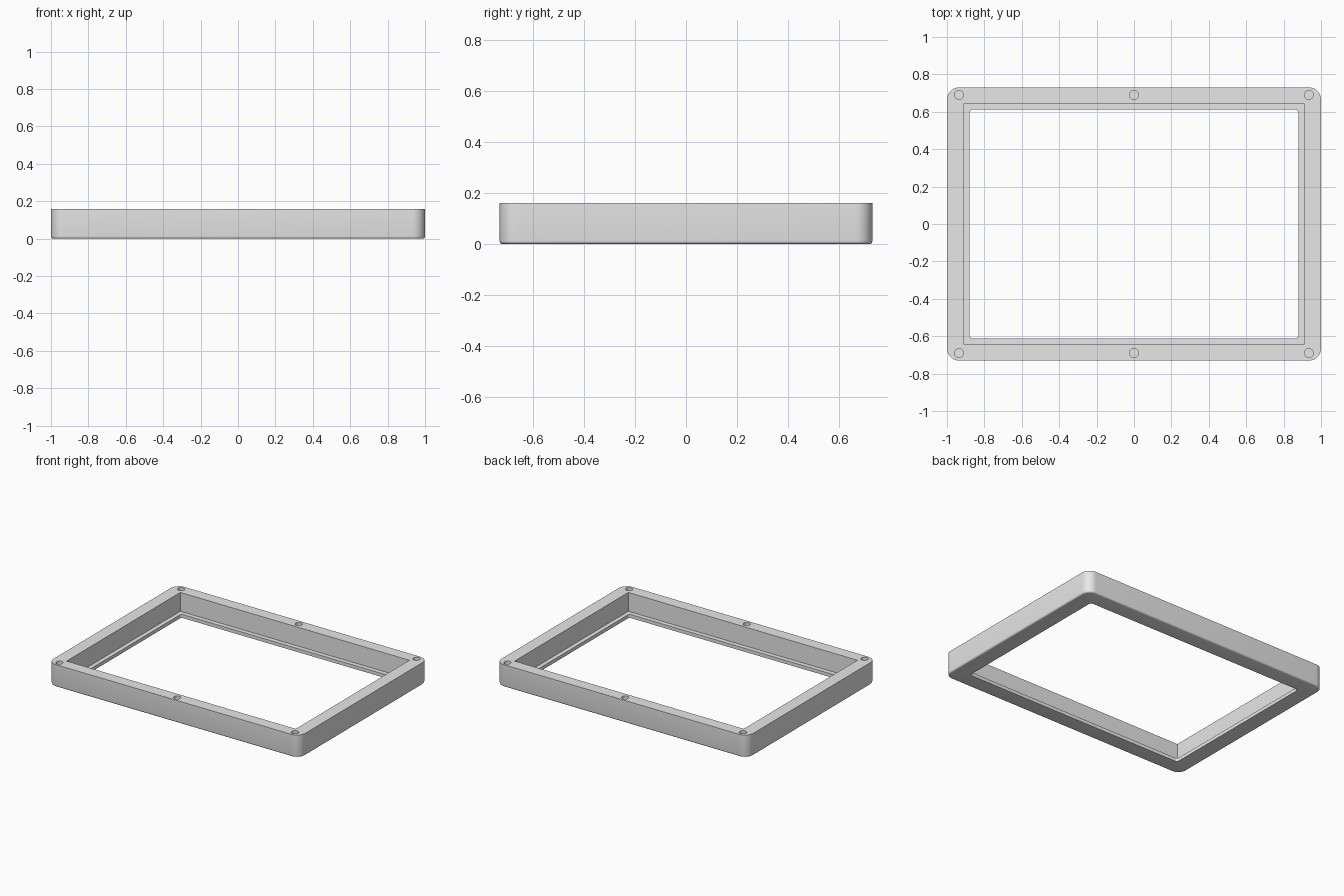
import bpy
import bmesh
import math

cube = bpy.data.objects.get("Cube")
if cube:
    bpy.data.objects.remove(cube, do_unlink=True)

HEIGHT = 0.16
LIP = 0.025        # thickness of the ledge around the opening
FILLET = 0.012     # rounding of the lower outer edge
CORNER_STEPS = 10

grey = bpy.data.materials.new("light grey")
grey.use_nodes = True
colour = (0.8, 0.8, 0.8, 1)
grey.diffuse_color = colour
grey.node_tree.nodes["Principled BSDF"].inputs["Base Color"].default_value = colour


def ring(bm, half_x, half_y, radius, z):
    """Rounded rectangle of vertices at height z."""
    verts = []
    for quarter, (sx, sy) in enumerate([(1, 1), (-1, 1), (-1, -1), (1, -1)]):
        for i in range(CORNER_STEPS + 1):
            a = (quarter + i / CORNER_STEPS) * math.pi / 2
            verts.append(bm.verts.new((sx * (half_x - radius) + radius * math.cos(a),
                                       sy * (half_y - radius) + radius * math.sin(a), z)))
    return verts


# Frame: closed sweep of rings, outside up, over the rim, down to the ledge
bm = bmesh.new()
specs = []
for i in range(5):
    a = i / 4 * math.pi / 2
    inset = FILLET * (1 - math.sin(a))
    specs.append((1 - inset, 0.73 - inset, 0.065 - inset, FILLET * (1 - math.cos(a))))
specs += [
    (1, 0.73, 0.065, HEIGHT),
    (0.91, 0.645, 0, HEIGHT),
    (0.91, 0.645, 0, LIP),
    (0.88, 0.612, 0.02, LIP),
    (0.88, 0.612, 0.02, 0),
]
rings = [ring(bm, *s) for s in specs]
for low, high in zip(rings, rings[1:] + rings[:1]):
    n = len(low)
    for i in range(n):
        j = (i + 1) % n
        bm.faces.new((low[i], low[j], high[j], high[i]))
bmesh.ops.remove_doubles(bm, verts=bm.verts, dist=0.0001)
bmesh.ops.recalc_face_normals(bm, faces=bm.faces)
mesh = bpy.data.meshes.new("frame")
bm.to_mesh(mesh)
bm.free()
frame = bpy.data.objects.new("frame", mesh)
bpy.context.collection.objects.link(frame)
mesh.materials.append(grey)

# Screw holes: blind round pockets sunk into the rim
bm = bmesh.new()
for x in (-0.935, 0, 0.935):
    for y in (-0.69, 0.69):
        made = bmesh.ops.create_cone(bm, cap_ends=True, segments=32,
                                     radius1=0.024, radius2=0.024, depth=0.2)
        bmesh.ops.translate(bm, verts=made["verts"], vec=(x, y, HEIGHT))
cut_mesh = bpy.data.meshes.new("screw_hole_cutters")
bm.to_mesh(cut_mesh)
bm.free()
cut_mesh.materials.append(grey)
cutters = bpy.data.objects.new("screw_hole_cutters", cut_mesh)
bpy.context.collection.objects.link(cutters)
cutters.hide_render = True

holes = frame.modifiers.new("screw holes", "BOOLEAN")
holes.operation = "DIFFERENCE"
holes.solver = "EXACT"
holes.object = cutters

bpy.ops.object.select_all(action="DESELECT")
frame.select_set(True)
bpy.context.view_layer.objects.active = frame
bpy.ops.object.modifier_apply(modifier=holes.name)
bpy.data.objects.remove(cutters, do_unlink=True)
bpy.ops.object.shade_smooth_by_angle(angle=math.radians(30))
